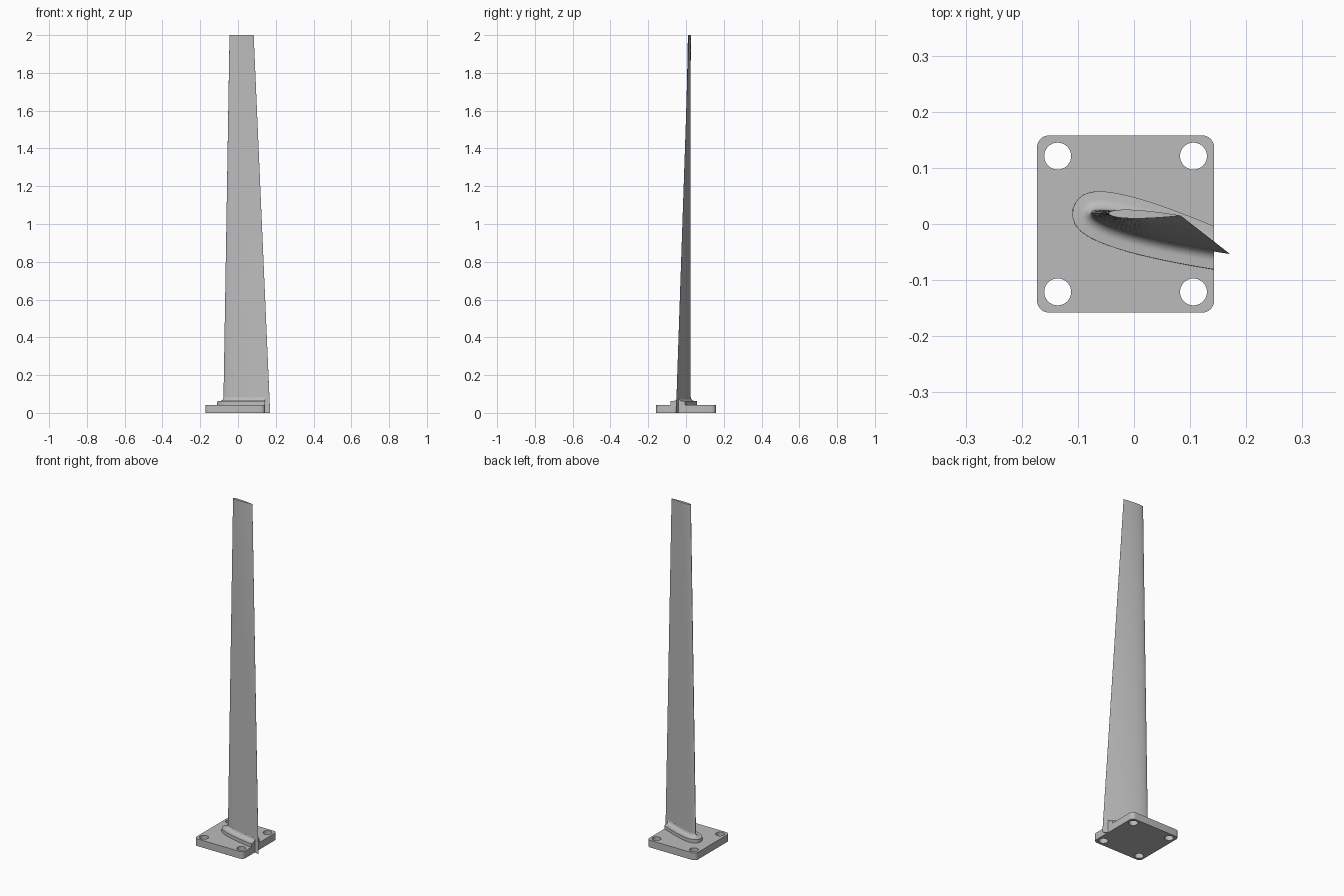
import bpy, bmesh, math
from mathutils import Vector

cube = bpy.data.objects.get("Cube")
if cube:
    bpy.data.objects.remove(cube)

grey = bpy.data.materials.new("plain_grey")
grey.use_nodes = True
colour = (0.5, 0.5, 0.5, 1)
grey.diffuse_color = colour
grey.node_tree.nodes["Principled BSDF"].inputs["Base Color"].default_value = colour

STEPS = 28
CLIP_X = 0.143
PLATE_TOP = 0.042


def finish(name, bm, angle=35):
    bmesh.ops.recalc_face_normals(bm, faces=bm.faces)
    mesh = bpy.data.meshes.new(name)
    bm.to_mesh(mesh)
    bm.free()
    obj = bpy.data.objects.new(name, mesh)
    bpy.context.collection.objects.link(obj)
    mesh.materials.append(grey)
    bpy.ops.object.select_all(action="DESELECT")
    obj.select_set(True)
    bpy.context.view_layer.objects.active = obj
    bpy.ops.object.shade_smooth_by_angle(angle=math.radians(angle))
    return obj


def half_thickness(t):
    """Symmetric wing section, 12 % thick, on a unit chord."""
    return 0.6 * (0.2969 * math.sqrt(t) - 0.126 * t - 0.3516 * t**2
                  + 0.2843 * t**3 - 0.1015 * t**4)


def section(z, offset=0.0):
    """Wing outline at height z, optionally grown outwards."""
    f = z / 2
    lead = Vector((-0.078, 0.02)).lerp(Vector((-0.045, 0.019)), f)
    trail = Vector((0.17, -0.053)).lerp(Vector((0.083, 0.015)), f)
    chord = trail - lead
    side = Vector((-chord.y, chord.x))
    pts = []
    for i in range(-STEPS, STEPS + 1):
        t = 1 - math.cos(abs(i) / STEPS * math.pi / 2)
        pts.append(lead + chord * t + side * math.copysign(half_thickness(t), -i))
    grown = []
    for i, p in enumerate(pts):
        d = pts[min(i + 1, len(pts) - 1)] - pts[max(i - 1, 0)]
        n = Vector((-d.y, d.x)).normalized()
        grown.append(p - n * offset)
    return [(p.x, p.y, z) for p in grown]


def loft(rings):
    bm = bmesh.new()
    loops = [[bm.verts.new(p) for p in ring] for ring in rings]
    count = len(loops[0])
    for a, b in zip(loops, loops[1:]):
        for i in range(count):
            j = (i + 1) % count
            bm.faces.new((a[i], a[j], b[j], b[i]))
    bm.faces.new(loops[0])
    bm.faces.new(loops[-1])
    return bm


# Tapered, twisted blade
finish("blade", loft([section(2 * k / 16) for k in range(17)]))

# Root collar: upright rim, narrow ledge and concave fillet into the blade
rings = [section(PLATE_TOP - 0.002, 0.033), section(0.062, 0.033)]
for k in range(9):
    a = k / 8 * math.pi / 2
    rings.append(section(0.063 + 0.02 * (1 - math.cos(a)), 0.02 * (1 - math.sin(a)) + 0.0002))
bm = loft(rings)
cut = bmesh.ops.bisect_plane(bm, geom=bm.verts[:] + bm.edges[:] + bm.faces[:],
                             plane_co=(CLIP_X, 0, 0), plane_no=(1, 0, 0), clear_outer=True)
rim = [e for e in cut["geom_cut"] if isinstance(e, bmesh.types.BMEdge)]
bmesh.ops.triangle_fill(bm, edges=rim, use_beauty=True)
finish("root_collar", bm)


# Mounting plate with rounded corners and four bolt holes
def add_loop(bm, pts):
    vs = [bm.verts.new((x, y, 0)) for x, y in pts]
    return [bm.edges.new((vs[i - 1], v)) for i, v in enumerate(vs)]


CENTRE_X, HALF, ROUND, BOLT, HOLE = -0.015, 0.158, 0.022, 0.121, 0.024
outline = []
for q, (sx, sy) in enumerate([(1, 1), (-1, 1), (-1, -1), (1, -1)]):
    for k in range(9):
        a = (q + k / 8) * math.pi / 2
        outline.append((CENTRE_X + sx * (HALF - ROUND) + ROUND * math.cos(a),
                        sy * (HALF - ROUND) + ROUND * math.sin(a)))
bm = bmesh.new()
edges = add_loop(bm, outline)
for sx in (-1, 1):
    for sy in (-1, 1):
        edges += add_loop(bm, [(CENTRE_X + sx * BOLT + HOLE * math.cos(k * math.pi / 20),
                                sy * BOLT + HOLE * math.sin(k * math.pi / 20))
                               for k in range(40)])
bmesh.ops.triangle_fill(bm, edges=edges, use_beauty=True, normal=(0, 0, 1))
top = bmesh.ops.extrude_face_region(bm, geom=bm.faces[:], use_keep_orig=True)
bmesh.ops.translate(bm, vec=(0, 0, PLATE_TOP),
                    verts=[g for g in top["geom"] if isinstance(g, bmesh.types.BMVert)])
finish("mounting_plate", bm)
